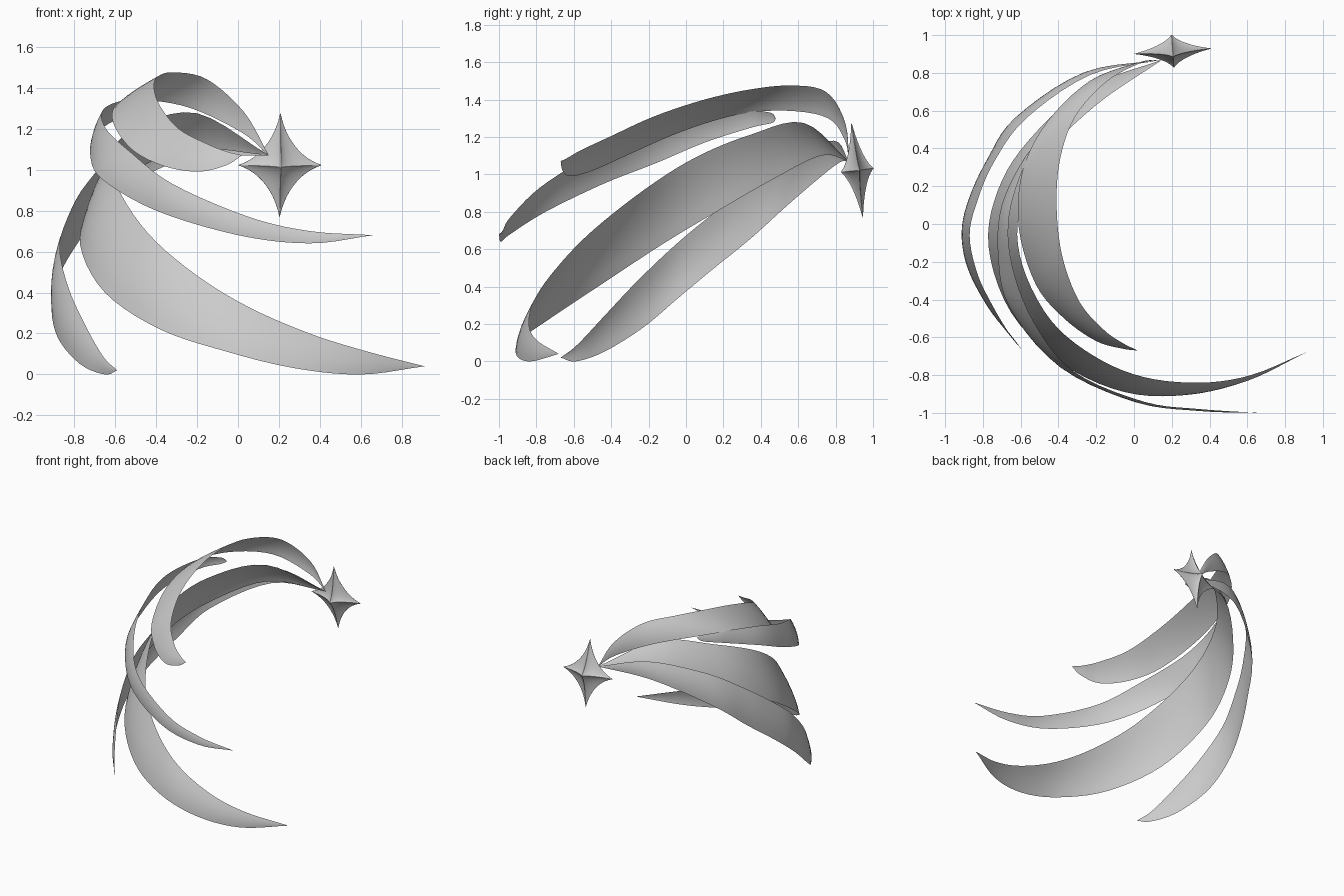
import bpy
import bmesh
import math
from mathutils import Vector, Matrix

default_cube = bpy.data.objects.get("Cube")
if default_cube:
    bpy.data.objects.remove(default_cube, do_unlink=True)

# Single grey material
grey = bpy.data.materials.new("soft_grey")
grey.use_nodes = True
GREY = (0.6, 0.6, 0.6, 1.0)
grey.diffuse_color = GREY
grey.node_tree.nodes["Principled BSDF"].inputs["Base Color"].default_value = GREY

ROOT = (0.15, 0.87, 1.07)   # where the ribbons leave the star
BULGE = 0.06                # outward belly of a ribbon, relative to its width


def add_object(name, bm):
    """Turn a bmesh into a smooth shaded object."""
    for face in bm.faces:
        face.smooth = True
    mesh = bpy.data.meshes.new(name)
    bm.to_mesh(mesh)
    bm.free()
    mesh.materials.append(grey)
    obj = bpy.data.objects.new(name, mesh)
    bpy.context.collection.objects.link(obj)
    return obj


def smooth_path(points, steps):
    """Sample a Catmull-Rom curve through the points."""
    pts = [Vector(p) for p in points]
    pts = [pts[0] * 2 - pts[1]] + pts + [pts[-1] * 2 - pts[-2]]
    path = []
    for a, b, c, d in zip(pts, pts[1:], pts[2:], pts[3:]):
        for i in range(steps):
            t = i / steps
            path.append(b + (c - a) * (t / 2)
                        + (a * 2 - b * 5 + c * 4 - d) * (t * t / 2)
                        + (b * 3 - a - c * 3 + d) * (t ** 3 / 2))
    path.append(pts[-2])
    return path


def ribbon(name, tip, lower, upper, end=ROOT, steps=5, across=6):
    """Loft a thin, slightly cupped sheet between a lower and an upper edge."""
    low_path = smooth_path([tip] + lower + [end], steps)
    high_path = smooth_path([tip] + upper + [end], steps)
    bm = bmesh.new()
    rows = []
    for low, high in zip(low_path, high_path):
        outward = Vector((low.x - 0.1, low.y, 0)).normalized()
        belly = outward * (high - low).length * BULGE
        row = []
        for j in range(across + 1):
            s = j / across
            row.append(bm.verts.new(low.lerp(high, s) + belly * (4 * s * (1 - s))))
        rows.append(row)
    for near, far in zip(rows, rows[1:]):
        for j in range(across):
            bm.faces.new((near[j], near[j + 1], far[j + 1], far[j]))
    bmesh.ops.remove_doubles(bm, verts=bm.verts, dist=0.0005)
    return add_object(name, bm)


# Top ribbon, arching over and ending high at the front
ribbon("top_ribbon", (0.02, -0.67, 1.07),
       [(-0.06, -0.66, 1.02), (-0.2, -0.62, 0.99), (-0.37, -0.5, 1.02),
        (-0.52, -0.32, 1.1), (-0.61, -0.02, 1.23), (-0.59, 0.28, 1.32),
        (-0.46, 0.54, 1.34), (-0.23, 0.76, 1.3), (0.02, 0.85, 1.18)],
       [(-0.06, -0.63, 1.09), (-0.16, -0.56, 1.13), (-0.29, -0.41, 1.2),
        (-0.38, -0.17, 1.31), (-0.41, 0.1, 1.4), (-0.39, 0.35, 1.455),
        (-0.31, 0.57, 1.475), (-0.15, 0.75, 1.44), (0.03, 0.85, 1.28)])

# Upper middle ribbon, free at both ends
ribbon("upper_middle_ribbon", (0.66, -1.0, 0.68),
       [(0.35, -0.99, 0.64), (0, -0.94, 0.68), (-0.4, -0.75, 0.8),
        (-0.66, -0.44, 0.95), (-0.72, -0.16, 1.06), (-0.7, 0.1, 1.17),
        (-0.58, 0.35, 1.25), (-0.47, 0.46, 1.275)],
       [(0.35, -0.98, 0.7), (0.05, -0.94, 0.77), (-0.32, -0.78, 0.93),
        (-0.53, -0.52, 1.09), (-0.645, -0.22, 1.2), (-0.66, 0.05, 1.29),
        (-0.57, 0.33, 1.335), (-0.47, 0.45, 1.33)],
       end=(-0.43, 0.48, 1.3))

# Lower middle ribbon, the widest, sweeping across the front
ribbon("lower_middle_ribbon", (0.91, -0.68, 0.04),
       [(0.6, -0.83, 0), (0.28, -0.905, 0.03), (-0.05, -0.89, 0.11),
        (-0.38, -0.74, 0.22), (-0.65, -0.47, 0.4), (-0.77, -0.12, 0.63),
        (-0.72, 0.18, 0.81), (-0.56, 0.44, 0.96), (-0.25, 0.72, 1.1)],
       [(0.62, -0.8, 0.115), (0.35, -0.84, 0.2), (0.05, -0.81, 0.33),
        (-0.21, -0.7, 0.49), (-0.44, -0.51, 0.69), (-0.59, -0.22, 0.92),
        (-0.61, 0.05, 1.09), (-0.49, 0.34, 1.21), (-0.2, 0.63, 1.275)])

# Outer ribbon, nearly upright and ending low at the side
ribbon("outer_ribbon", (-0.59, -0.67, 0.02),
       [(-0.65, -0.59, 0), (-0.77, -0.44, 0.05), (-0.88, -0.23, 0.18),
        (-0.91, -0.04, 0.34), (-0.87, 0.14, 0.49), (-0.77, 0.35, 0.66),
        (-0.63, 0.56, 0.85), (-0.27, 0.8, 1.05)],
       [(-0.66, -0.58, 0.09), (-0.75, -0.43, 0.25), (-0.83, -0.26, 0.43),
        (-0.87, -0.06, 0.62), (-0.83, 0.12, 0.77), (-0.74, 0.33, 0.93),
        (-0.57, 0.56, 1.09), (-0.23, 0.79, 1.18)])

# Star: a soft sphere pinched inwards between six points
bm = bmesh.new()
bmesh.ops.create_cube(bm, size=2)
bmesh.ops.subdivide_edges(bm, edges=bm.edges, cuts=5, use_grid_fill=True)
reach = Vector((0.225, 0.096, 0.283))
for vert in bm.verts:
    direction = vert.co.normalized()
    for axis, power in enumerate((3.2, 2.6, 3.2)):
        value = direction[axis]
        vert.co[axis] = math.copysign(abs(value) ** power, value) * reach[axis]
star = add_object("star", bm)
soften = star.modifiers.new("soften", 'SUBSURF')
soften.levels = soften.render_levels = 2
star.matrix_world = (Matrix.Translation((0.205, 0.915, 1.022))
                     @ Matrix.Rotation(0.07, 4, 'Z')
                     @ Matrix.Rotation(0.12, 4, 'X'))
